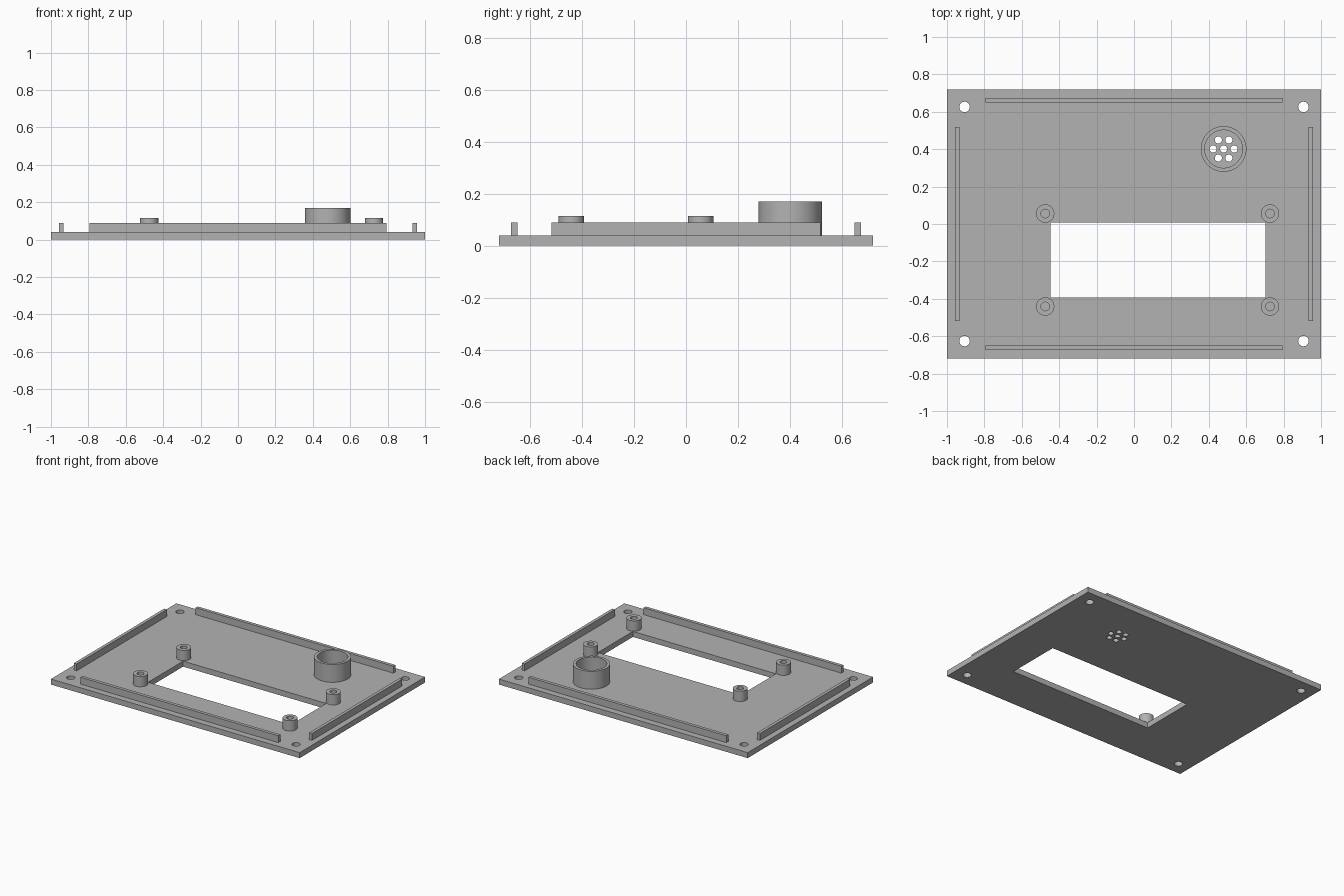
import bpy, bmesh, math
from mathutils import Matrix

if "Cube" in bpy.data.objects:
    bpy.data.objects.remove(bpy.data.objects["Cube"], do_unlink=True)

PLATE_TOP = 0.04
RIB_TOP = 0.09

grey = bpy.data.materials.new("plain grey")
grey.use_nodes = True
colour = (0.45, 0.45, 0.45, 1)
grey.diffuse_color = colour
grey.node_tree.nodes["Principled BSDF"].inputs["Base Color"].default_value = colour


def finish(name, bm):
    bmesh.ops.recalc_face_normals(bm, faces=bm.faces)
    mesh = bpy.data.meshes.new(name)
    bm.to_mesh(mesh)
    bm.free()
    mesh.materials.append(grey)
    obj = bpy.data.objects.new(name, mesh)
    bpy.context.collection.objects.link(obj)
    return obj


def smooth(obj):
    bpy.ops.object.select_all(action="DESELECT")
    obj.select_set(True)
    bpy.context.view_layer.objects.active = obj
    bpy.ops.object.shade_smooth_by_angle(angle=math.radians(30))


def add_box(bm, x0, x1, y0, y1, z0, z1):
    centre = Matrix.Translation(((x0 + x1) / 2, (y0 + y1) / 2, (z0 + z1) / 2))
    size = Matrix.Diagonal((x1 - x0, y1 - y0, z1 - z0, 1))
    bmesh.ops.create_cube(bm, size=1, matrix=centre @ size)


def box(name, *bounds):
    bm = bmesh.new()
    add_box(bm, *bounds)
    return finish(name, bm)


def add_drill(bm, x, y, radius):
    bmesh.ops.create_cone(bm, cap_ends=True, segments=32, radius1=radius, radius2=radius,
                          depth=0.2, matrix=Matrix.Translation((x, y, 0)))


def tube(name, x, y, outer, inner, top, segments=48):
    # Spin a rectangular wall section around the tube axis
    bm = bmesh.new()
    section = [(inner, PLATE_TOP), (outer, PLATE_TOP), (outer, top), (inner, top)]
    verts = [bm.verts.new((x + r, y, z)) for r, z in section]
    edges = [bm.edges.new((verts[i], verts[(i + 1) % 4])) for i in range(4)]
    bmesh.ops.spin(bm, geom=verts + edges, cent=(x, y, 0), axis=(0, 0, 1),
                   angle=math.tau, steps=segments)
    bmesh.ops.remove_doubles(bm, verts=bm.verts, dist=0.0001)
    smooth(finish(name, bm))


# Base plate, and one cutter for all its openings
plate = box("base_plate", -1, 1, -0.72, 0.72, 0, PLATE_TOP)
cut = bmesh.new()
add_box(cut, -0.447, 0.703, -0.394, 0.008, -0.1, 0.1)  # display window
for sx in (-1, 1):
    for sy in (-1, 1):
        add_drill(cut, sx * 0.906, sy * 0.626, 0.028)  # corner screw holes
SPEAKER = (0.479, 0.401)
add_drill(cut, *SPEAKER, 0.019)  # speaker grille
for i in range(6):
    a = i * math.pi / 3
    add_drill(cut, SPEAKER[0] + 0.056 * math.cos(a), SPEAKER[1] + 0.056 * math.sin(a), 0.019)
cutter = finish("plate_cutter", cut)
cutter.hide_render = True

boolean = plate.modifiers.new("openings", "BOOLEAN")
boolean.operation = "DIFFERENCE"
boolean.solver = "EXACT"
boolean.object = cutter
bpy.context.view_layer.objects.active = plate
bpy.ops.object.modifier_apply(modifier=boolean.name)
bpy.data.objects.remove(cutter, do_unlink=True)
smooth(plate)

# Locating ribs along the four edges
for side, s in (("front", -1), ("back", 1)):
    y0, y1 = sorted((s * 0.649, s * 0.673))
    box(side + "_rib", -0.795, 0.795, y0, y1, PLATE_TOP, RIB_TOP)
for side, s in (("right", -1), ("left", 1)):
    x0, x1 = sorted((s * 0.934, s * 0.957))
    box(side + "_rib", x0, x1, -0.518, 0.518, PLATE_TOP, RIB_TOP)

# Hollow screw posts around the window
for side, x in (("right", -0.475), ("left", 0.727)):
    for end, y in (("front", -0.441), ("back", 0.056)):
        tube(f"{end}_{side}_post", x, y, 0.049, 0.023, 0.115)

# Speaker collar
tube("speaker_collar", *SPEAKER, 0.122, 0.101, 0.17)
